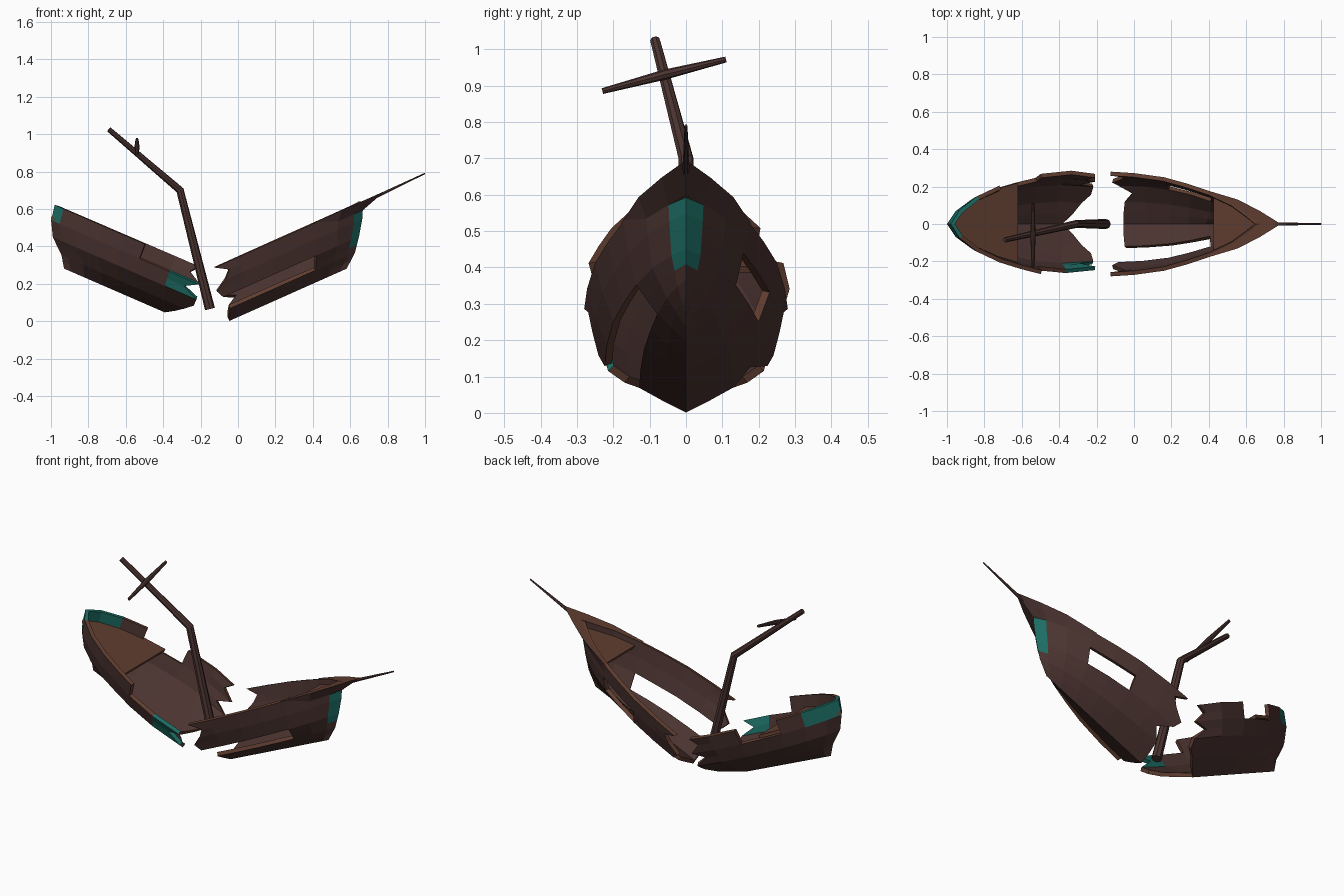
import bpy, bmesh
from math import radians
from mathutils import Matrix, Vector

if "Cube" in bpy.data.objects:
    bpy.data.objects.remove(bpy.data.objects["Cube"])


def material(name, rgb):
    m = bpy.data.materials.new(name)
    m.diffuse_color = (*rgb, 1)
    m.use_nodes = True
    m.node_tree.nodes["Principled BSDF"].inputs["Base Color"].default_value = m.diffuse_color
    return m


HULL = material("dark_wood", (0.07, 0.034, 0.030))
WOOD = material("bare_wood", (0.115, 0.046, 0.029))
TEAL = material("teal_paint", (0.012, 0.15, 0.125))


def interp(xs, ys, x):
    for x0, x1, y0, y1 in zip(xs, xs[1:], ys, ys[1:]):
        if x <= x1:
            return y0 + (y1 - y0) * (x - x0) / (x1 - x0)
    return ys[-1]


def finish(name, bm, mats, matrix=None, thick=0):
    bmesh.ops.remove_doubles(bm, verts=bm.verts, dist=0.0005)
    me = bpy.data.meshes.new(name)
    bm.to_mesh(me)
    bm.free()
    ob = bpy.data.objects.new(name, me)
    bpy.context.collection.objects.link(ob)
    for m in mats:
        me.materials.append(m)
    if matrix:
        ob.matrix_world = matrix
    if thick:
        mod = ob.modifiers.new("thickness", 'SOLIDIFY')
        mod.thickness, mod.offset = thick, -1
        mod.material_offset_rim = 2 if len(mats) > 2 else 0
    return ob


# Section shared by both halves: strake heights and relative widths
HEIGHT = [0, 0.06, 0.13, 0.21, 0.292]
WIDTH = [0, 0.46, 0.80, 0.92, 1]
LEVELS = [h for a, b in zip(HEIGHT, HEIGHT[1:]) for h in (a, (a + b) / 2)] + [HEIGHT[-1]]


class Half:
    """One half of the broken hull, described in its own level frame."""

    def __init__(self, start, ends, stations, beams, breaks, angle, lift):
        self.start, self.ends, self.t, self.beams = start, ends, stations, beams
        self.breaks = breaks
        self.dir = 1 if ends[0] > start else -1
        self.matrix = Matrix.Rotation(radians(angle), 4, 'Y') @ Matrix.Translation((0, 0, lift))

    def point(self, t, w, side, inset=0):
        u = self.start + (interp(HEIGHT, self.ends, w) - self.start) * t
        y = interp(self.t, self.beams, t) * interp(HEIGHT, WIDTH, w)
        return Vector((u, side * max(y - inset, 0), w))

    def shell(self, name, missing, painted):
        bm = bmesh.new()
        for side in (1, -1):
            grid = []
            for i, t in enumerate(self.t):
                col = [self.point(t, w, side) for w in LEVELS]
                if i == 0:
                    for p, u in zip(col, self.breaks):
                        p.x = u
                grid.append([bm.verts.new(p) for p in col])
            for i in range(len(grid) - 1):
                for k in range(len(LEVELS) - 1):
                    if missing(side, i, k // 2):
                        continue
                    vs = [grid[i][k], grid[i][k + 1], grid[i + 1][k + 1], grid[i + 1][k]]
                    f = bm.faces.new(vs if side * self.dir > 0 else vs[::-1])
                    f.material_index = int(painted(side, i, k))
        loose = [v for v in bm.verts if not v.link_faces]
        bmesh.ops.delete(bm, geom=loose, context='VERTS')
        return finish(name, bm, [HULL, TEAL, WOOD, TEAL], self.matrix, 0.022)

    def deck(self, name, t0, w):
        ts = [t0] + [t for t in self.t if t > t0]
        loop = [self.point(t, w, 1, 0.008) for t in ts]
        loop += [self.point(t, w, -1, 0.008) for t in ts[-2::-1]]
        bm = bmesh.new()
        f = bm.faces.new([bm.verts.new(p) for p in loop])
        f.normal_update()
        if f.normal.z < 0:
            f.normal_flip()
        return finish(name, bm, [WOOD], self.matrix, 0.018)


bow = Half(0, [0.645, 0.72, 0.775, 0.83, 0.872],
           [0, 0.16, 0.36, 0.52, 0.68, 0.83, 0.94, 1],
           [0.28, 0.272, 0.25, 0.215, 0.172, 0.115, 0.05, 0],
           [-0.042, -0.03, -0.01, 0.05, -0.02, -0.038, 0.03, 0.07, 0.003], -24, 0.02)
stern = Half(-0.3, [-0.965, -1.006, -1.087, -1.132, -1.146],
             [0, 0.17, 0.38, 0.52, 0.665, 0.82, 0.94, 1],
             [0.268, 0.285, 0.268, 0.24, 0.205, 0.148, 0.075, 0],
             [-0.378, -0.33, -0.29, -0.25, -0.25, -0.34, -0.27, -0.34, -0.305], 23.5, -0.113)

# Bow half: long slot on the near side, window on the far side
bow.shell("bow_hull",
          lambda s, i, r: (s < 0 and r == 1 and i < 4) or (s > 0 and r == 2 and i in (2, 3)),
          lambda s, i, k: i == 6 and 3 <= k <= 6)
bow.deck("bow_deck", 0.69, 0.27)

# Stern half: lost rail strakes on both sides
stern.shell("stern_hull",
            lambda s, i, r: r == 3 and ((s < 0 and i < 2) or (s > 0 and i in (2, 3))),
            lambda s, i, k: (s < 0 and i == 0 and k in (4, 5)) or
                            (i >= 6 and k >= 6) or (s > 0 and i == 5 and k >= 6))
stern.deck("stern_deck", 0.513, 0.235)

# Flared beak around the bow rim
bm = bmesh.new()
ts = [0.66, 0.83, 0.94, 1]
outline = [(0.575, 0.178), (0.75, 0.13), (0.88, 0.068), (1.0, 0)]
for side in (1, -1):
    rows = []
    for t, (u, y) in zip(ts, outline):
        pts = [bow.point(t, 0.25, side), Vector((u, side * y, 0.296)),
               bow.point(t, 0.296, side, 0.015)]
        rows.append([bm.verts.new(p) for p in pts])
    for a, b in zip(rows, rows[1:]):
        for k in range(2):
            vs = [a[k], a[k + 1], b[k + 1], b[k]]
            f = bm.faces.new(vs if side > 0 else vs[::-1])
            f.material_index = k
finish("beak", bm, [HULL, WOOD], bow.matrix)


def spar(name, points, radii, sides=8, matrix=None):
    """Tapered pole through the given points, capped at both ends."""
    bm = bmesh.new()
    pts = [Vector(p) for p in points]
    rings = []
    for i, (p, r) in enumerate(zip(pts, radii)):
        d = pts[min(i + 1, len(pts) - 1)] - pts[max(i - 1, 0)]
        q = d.to_track_quat('Z', 'Y')
        rings.append([bm.verts.new(p + q @ (Matrix.Rotation(radians(360 * k / sides), 3, 'Z') @ Vector((r, 0, 0))))
                      for k in range(sides)])
    for a, b in zip(rings, rings[1:]):
        for k in range(sides):
            n = (k + 1) % sides
            bm.faces.new([a[k], a[n], b[n], b[k]])
    bm.faces.new(rings[0][::-1])
    bm.faces.new(rings[-1])
    finish(name, bm, [HULL], matrix)


# Snapped mast, yard and bowsprit
spar("mast", [(-0.15, 0, 0.065), (-0.31, 0, 0.70), (-0.69, -0.085, 1.025)], [0.027, 0.021, 0.014])
spar("yard", [(-0.54, -0.23, 0.885), (-0.54, -0.06, 0.93), (-0.54, 0.11, 0.972)], [0.008, 0.014, 0.008])
spar("bowsprit", [(0.93, 0, 0.287), (1.235, 0, 0.295)], [0.01, 0.004], 6, bow.matrix)
